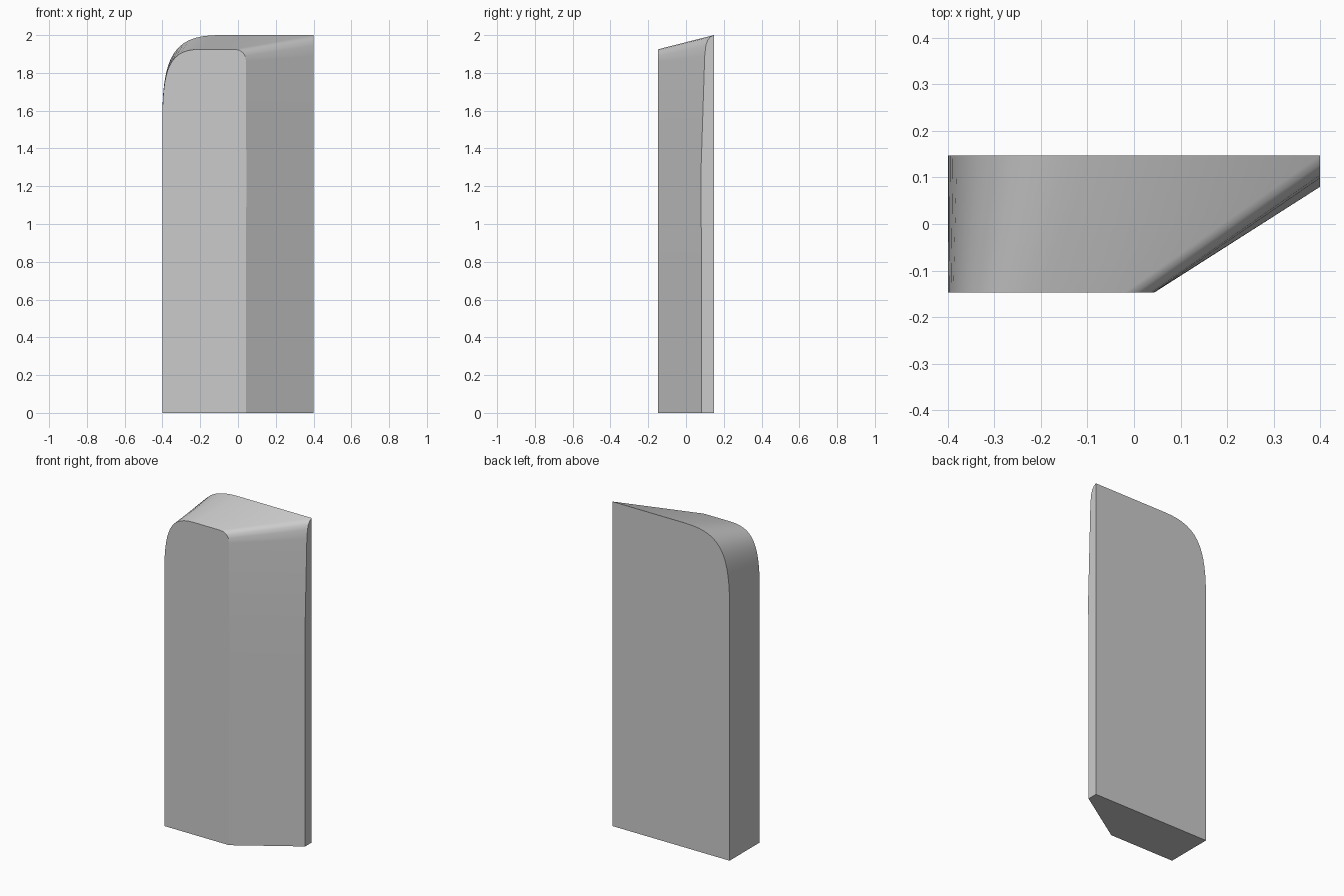
import bpy, bmesh
from mathutils import Vector

if "Cube" in bpy.data.objects:
    bpy.data.objects.remove(bpy.data.objects["Cube"])

D, N = 0.147, 14  # half depth, arc segments


def bezier(p, n):
    p = [Vector(q) for q in p]
    out = []
    for i in range(n + 1):
        t = i / n
        s = 1 - t
        out.append(p[0]*s**3 + p[1]*3*s*s*t + p[2]*3*s*t*t + p[3]*t**3)
    return out


bm = bmesh.new()
vert = lambda x, y, z: bm.verts.new((x, y, z))

# Rounded left shoulder, on the front and the taller back
front_arc = [vert(x, -D, z) for x, z in
             bezier([(-.4, 1.55), (-.4, 1.83), (-.36, 1.925), (-.2, 1.925)], N)]
back_arc = [vert(x, D, z) for x, z in
            bezier([(-.4, 1.57), (-.4, 1.9), (-.33, 2), (-.1, 2)], N)]
front = [vert(-.4, -D, 0)] + front_arc
back = [vert(-.4, D, 0)] + back_arc

# Diagonal chamfer: front corner curve paired with the right side edge
corner = [vert(x, -D, z) for x, z in
          [(-.02, 1.925), (.005, 1.921), (.025, 1.908), (.038, 1.89), (.042, 1.86), (.044, 1.3), (.042, 0)]]
tip = vert(.4, D, 2)
side = [tip] + [vert(.4, y, z) for y, z in
                [(.128, 1.99), (.114, 1.972), (.105, 1.945), (.099, 1.89), (.08, 1.3), (.083, 0)]]
back_foot = vert(.4, D, 0)

for f, b in ((front + corner[:1], back + [tip]), (corner, side)):
    for i in range(len(f) - 1):
        bm.faces.new((f[i], f[i+1], b[i+1], b[i]))

# Flat front, back, right side and base
bm.faces.new(front + corner)
bm.faces.new(back + [tip, back_foot])
bm.faces.new(side + [back_foot])
bm.faces.new((front[0], corner[-1], side[-1], back_foot, back[0]))
bmesh.ops.recalc_face_normals(bm, faces=bm.faces)

mesh = bpy.data.meshes.new("chamfered_slab")
bm.to_mesh(mesh)
bm.free()
slab = bpy.data.objects.new("chamfered_slab", mesh)
bpy.context.collection.objects.link(slab)
bpy.context.view_layer.objects.active = slab
slab.select_set(True)
bpy.ops.object.shade_smooth_by_angle(angle=0.5)
